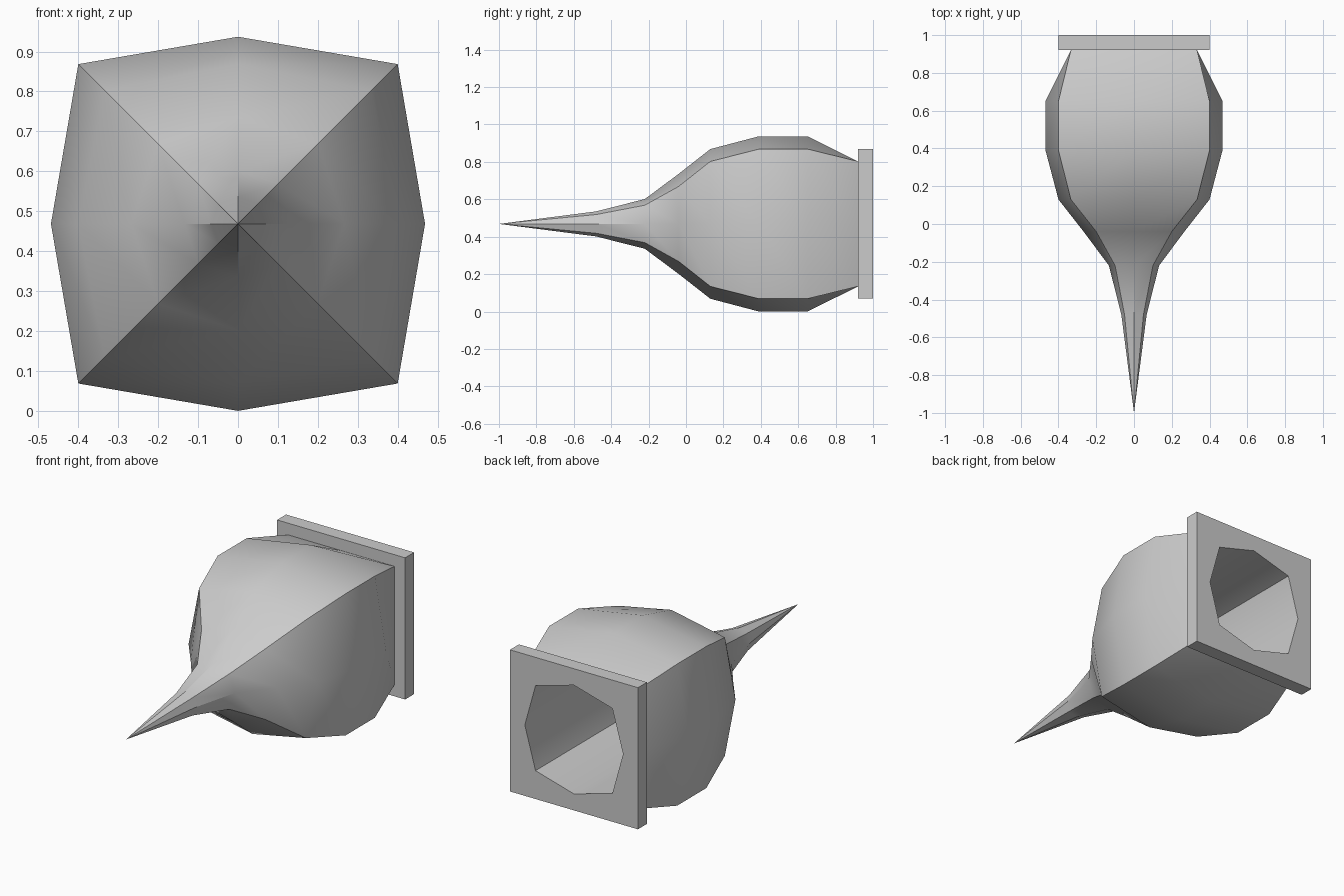
import bpy, bmesh, math

if "Cube" in bpy.data.objects:
    bpy.data.objects.remove(bpy.data.objects["Cube"])

CZ = 0.4685  # height of the long axis


def ring(bm, y, c, m):
    """Eight-point ring: corners at (+-c, +-c), side midpoints at distance m."""
    xz = [(c, c), (0, m), (-c, c), (-m, 0), (-c, -c), (0, -m), (c, -c), (m, 0)]
    return [bm.verts.new((x, y, CZ + z)) for x, z in xz]


def loft(name, profile):
    """Skin through (y, corner, mid) rings; zero-size rings collapse to a point."""
    bm = bmesh.new()
    rings = [ring(bm, *p) for p in profile]
    for a, b in zip(rings, rings[1:]):
        for i in range(8):
            j = (i + 1) % 8
            bm.faces.new((b[i], b[j], a[j], a[i]))
    bmesh.ops.remove_doubles(bm, verts=bm.verts[:], dist=1e-5)
    me = bpy.data.meshes.new(name)
    bm.to_mesh(me)
    bm.free()
    ob = bpy.data.objects.new(name, me)
    bpy.context.collection.objects.link(ob)
    bpy.ops.object.select_all(action='DESELECT')
    ob.select_set(True)
    bpy.context.view_layer.objects.active = ob
    bpy.ops.object.shade_smooth_by_angle(angle=math.radians(35))
    return ob


# onion-shaped body, from the spike tip to the plate
loft("onion_body", [
    (-1.00, 0, 0),
    (-0.48, 0.05, 0.067),
    (-0.22, 0.10, 0.133),
    (-0.04, 0.20, 0.267),
    (0.13, 0.334, 0.40),
    (0.39, 0.40, 0.4685),
    (0.65, 0.40, 0.4685),
    (0.92, 0.334, 0.334),
])

# square plate with the eight-sided socket running into the body
loft("base_plate", [
    (0.92, 0.334, 0.334),
    (0.92, 0.40, 0.40),
    (1.00, 0.40, 0.40),
    (1.00, 0.24, 0.307),
    (0.13, 0.24, 0.307),
    (0.13, 0, 0),
])
